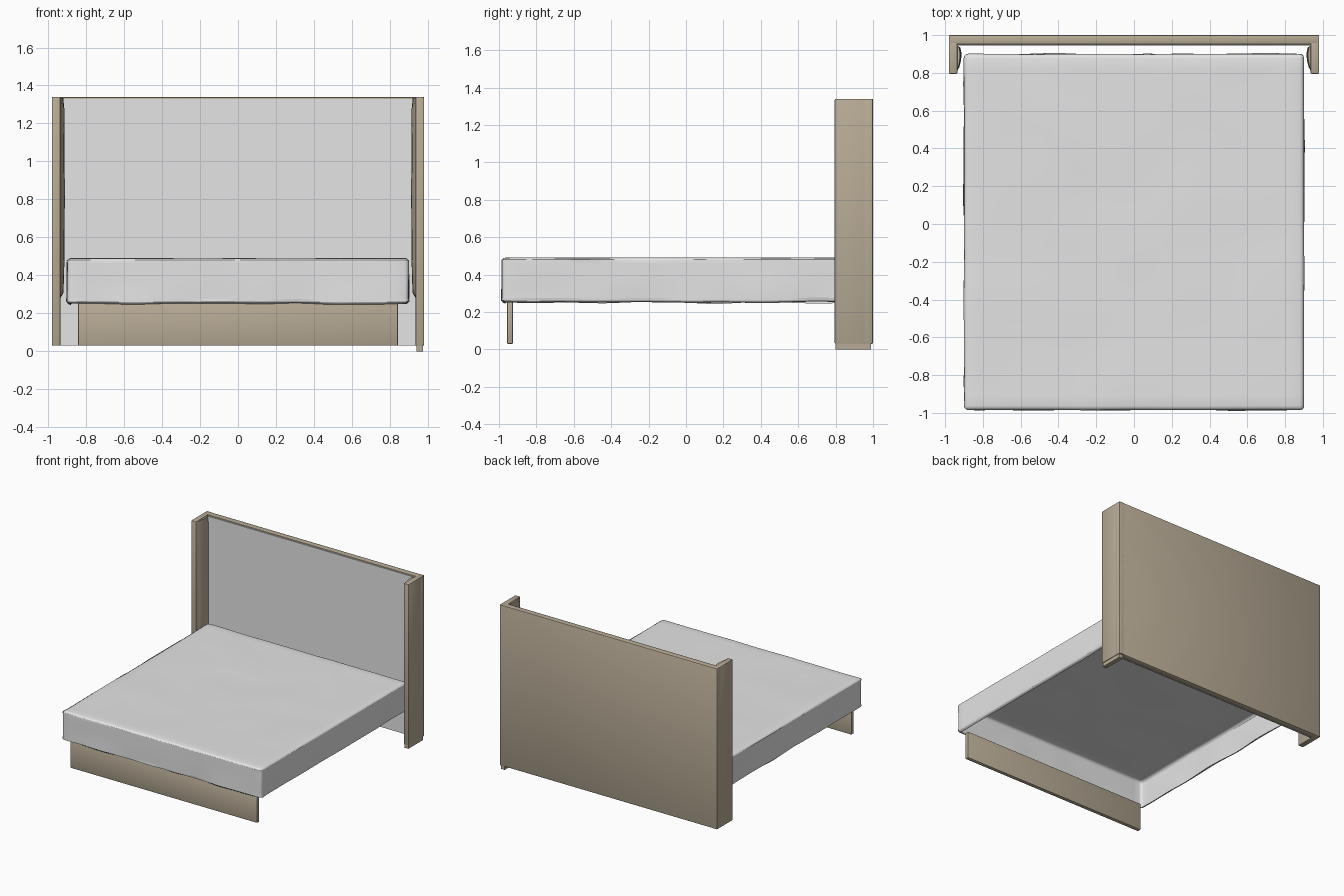
import bpy, bmesh, math
from mathutils import Vector, noise

if "Cube" in bpy.data.objects:
    bpy.data.objects.remove(bpy.data.objects["Cube"])

def material(name, rgb):
    m = bpy.data.materials.new(name)
    m.diffuse_color = (*rgb, 1)
    m.use_nodes = True
    m.node_tree.nodes["Principled BSDF"].inputs["Base Color"].default_value = m.diffuse_color
    return m

WOOD = material("warm_taupe", (0.48, 0.41, 0.305))
GREY = material("light_grey", (0.78, 0.78, 0.78))

def finish(name, bm, mat, angle=35):
    bmesh.ops.recalc_face_normals(bm, faces=bm.faces)
    me = bpy.data.meshes.new(name)
    bm.to_mesh(me)
    bm.free()
    me.materials.append(mat)
    ob = bpy.data.objects.new(name, me)
    bpy.context.collection.objects.link(ob)
    bpy.ops.object.select_all(action='DESELECT')
    ob.select_set(True)
    bpy.context.view_layer.objects.active = ob
    bpy.ops.object.shade_smooth_by_angle(angle=math.radians(angle))
    return ob

def cube_bm(lo, hi):
    bm = bmesh.new()
    bmesh.ops.create_cube(bm, size=1)
    for v in bm.verts:
        v.co = Vector([(a + b) / 2 + c * (b - a) for a, b, c in zip(lo, hi, v.co)])
    return bm

def box(name, lo, hi, mat, bevel=0.0, seg=2):
    bm = cube_bm(lo, hi)
    if bevel:
        bmesh.ops.bevel(bm, geom=bm.edges[:], offset=bevel, segments=seg,
                        profile=0.5, affect='EDGES')
    return finish(name, bm, mat)

# headboard back, with its grey upholstered front sheet
box("headboard_back", (-0.98, 0.95, 0.03), (0.98, 1.0, 1.34), WOOD, 0.008)
box("headboard_panel", (-0.935, 0.944, 0.03), (0.935, 0.952, 1.33), GREY)

# side wings, each with a softly bulging inner pad
pad_profile = [(0.94, 0.805), (0.925, 0.83), (0.916, 0.865), (0.912, 0.90),
               (0.92, 0.935), (0.94, 0.948)]
pad_levels = [(0.27, 0.0), (0.31, 0.75), (0.5, 0.95), (0.85, 1.0), (1.28, 0.9), (1.335, 0.7)]
for side, label in ((-1, "left"), (1, "right")):
    x0, x1 = sorted((side * 0.935, side * 0.98))
    box(label + "_wing", (x0, 0.795, 0.03), (x1, 1.0, 1.34), WOOD, 0.006)
    bm = bmesh.new()
    rings = [[bm.verts.new((side * (0.94 + (x - 0.94) * f), y, z)) for x, y in pad_profile]
             for z, f in pad_levels]
    for a, b in zip(rings, rings[1:]):
        for i in range(len(a) - 1):
            bm.faces.new((a[i], a[i + 1], b[i + 1], b[i]))
    bm.faces.new(rings[-1])
    finish(label + "_wing_pad", bm, WOOD)

# foot strip under the right wing
box("right_wing_foot", (0.94, 0.80, 0.0), (0.975, 0.99, 0.032), WOOD)

# front board
box("front_board", (-0.842, -0.957, 0.03), (0.842, -0.925, 0.255), WOOD, 0.006)

# draped mattress cover, open underneath and gently uneven
bm = cube_bm((-0.9, -0.985, 0.25), (0.9, 0.9, 0.49))
bmesh.ops.subdivide_edges(bm, edges=bm.edges[:], cuts=23, use_grid_fill=True)
corner = [e for e in bm.edges if len(e.link_faces) == 2 and e.calc_face_angle(0) > 1]
bmesh.ops.bevel(bm, geom=corner, offset=0.022, segments=3, profile=0.5, affect='EDGES')
bmesh.ops.delete(bm, geom=[f for f in bm.faces if f.calc_center_median().z < 0.2505],
                 context='FACES')
bm.normal_update()
for v in bm.verts:
    n = noise.noise(v.co * 3.5)
    low = max(0.0, (0.42 - v.co.z) / 0.17)
    v.co += v.normal * n * (0.004 + 0.008 * low)
finish("mattress_cover", bm, GREY, 60)
